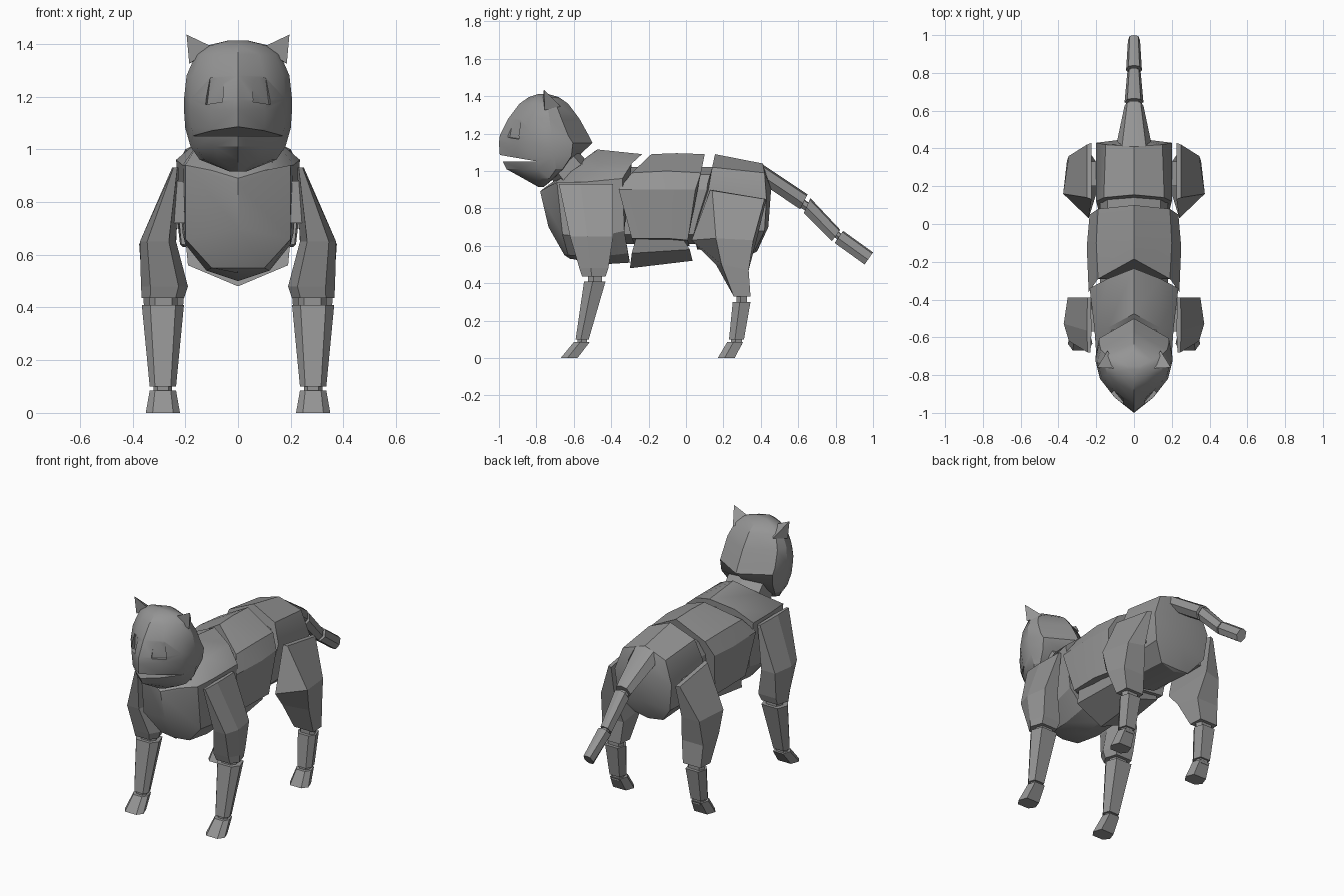
import bpy
import bmesh
from math import radians
from mathutils import Vector

if "Cube" in bpy.data.objects:
    bpy.data.objects.remove(bpy.data.objects["Cube"], do_unlink=True)

# One grey for the whole animal
grey = bpy.data.materials.new("stone grey")
grey.use_nodes = True
colour = (0.3, 0.3, 0.3, 1)
grey.diffuse_color = colour
grey.node_tree.nodes["Principled BSDF"].inputs["Base Color"].default_value = colour


def select_only(obj):
    bpy.ops.object.select_all(action="DESELECT")
    obj.select_set(True)
    bpy.context.view_layer.objects.active = obj


def smooth_part(obj):
    select_only(obj)
    bpy.ops.object.shade_smooth_by_angle(angle=radians(28))


def loft(name, rings, smooth=False):
    """Skin a list of closed rings and cap both ends."""
    bm = bmesh.new()
    loops = [[bm.verts.new(point) for point in ring] for ring in rings]
    count = len(loops[0])
    for lower, upper in zip(loops, loops[1:]):
        for i in range(count):
            j = (i + 1) % count
            bm.faces.new((lower[i], lower[j], upper[j], upper[i]))
    bm.faces.new(loops[0])
    bm.faces.new(loops[-1])
    bmesh.ops.remove_doubles(bm, verts=bm.verts, dist=0.0005)
    bmesh.ops.recalc_face_normals(bm, faces=bm.faces)
    mesh = bpy.data.meshes.new(name)
    bm.to_mesh(mesh)
    bm.free()
    mesh.materials.append(grey)
    obj = bpy.data.objects.new(name, mesh)
    bpy.context.collection.objects.link(obj)
    if smooth:
        smooth_part(obj)
    return obj


def mirrored(half):
    """Close a half section that runs from one centre point to another."""
    return half + [(-x, y, z) for x, y, z in half[-2:0:-1]]


def body(name, halves):
    return loft(name, [mirrored(half) for half in halves], True)


def box(name, x, y, z):
    ring = lambda h: [(x[0], y[0], h), (x[1], y[0], h), (x[1], y[1], h), (x[0], y[1], h)]
    return loft(name, [ring(z[0]), ring(z[1])])


def carve(obj, cutter):
    cutter.hide_render = True
    select_only(obj)
    cut = obj.modifiers.new("cut", "BOOLEAN")
    cut.operation = "DIFFERENCE"
    cut.solver = "EXACT"
    cut.object = cutter
    bpy.ops.object.modifier_apply(modifier=cut.name)
    bpy.data.objects.remove(cutter, do_unlink=True)


# Torso: armour-like segments over a narrower core
body("chest", [
    [(0, -.78, .89), (0, -.78, .89), (0, -.775, .87), (0, -.735, .7), (0, -.65, .55), (0, -.62, .53)],
    [(0, -.77, .9), (.1, -.73, .92), (.2, -.69, .94), (.2, -.66, .66), (.1, -.63, .55), (0, -.61, .53)],
    [(0, -.475, 1.115), (.14, -.55, 1.04), (.21, -.55, .94), (.2, -.5, .64), (.12, -.48, .54), (0, -.46, .5)],
    [(0, -.235, 1.09), (.14, -.29, 1.04), (.235, -.34, .96), (.21, -.33, .68), (.13, -.31, .56), (0, -.3, .51)],
])
body("waist", [
    [(0, -.185, 1.09), (.19, -.29, .99), (.24, -.36, .9), (.215, -.29, .64), (0, -.27, .6)],
    [(0, -.05, 1.095), (.2, -.1, 1), (.25, -.12, .9), (.22, -.1, .64), (0, -.1, .6)],
    [(0, .1, 1.09), (.19, .08, .99), (.235, .05, .9), (.21, .01, .63), (0, .02, .6)],
])
body("belly", [
    [(0, -.26, .7), (.2, -.26, .67), (.19, -.29, .56), (0, -.3, .48)],
    [(0, -.02, .7), (.19, -.03, .66), (.16, .02, .58), (0, .035, .52)],
])
body("pelvis", [
    [(0, .155, 1.09), (.16, .14, 1.02), (.2, .12, .9), (.18, .04, .66), (.1, .06, .6), (0, .06, .58)],
    [(0, .41, 1.04), (.15, .42, .99), (.2, .43, .85), (.18, .42, .68), (.1, .37, .58), (0, .36, .56)],
    [(0, .41, 1.04), (0, .43, 1), (0, .455, .9), (0, .44, .7), (0, .38, .57), (0, .36, .56)],
])
body("core", [
    [(0, y, 1.02), (.14, y, .98), (.18, y, .9), (.17, y, .66), (0, y, .61)]
    for y in (-.45, .3)
])
body("neck", [
    [(0, -.68, .9), (.13, -.64, .93), (.12, -.54, 1.01), (0, -.52, 1.04)],
    [(0, -.74, .99), (.13, -.7, 1.01), (.12, -.61, 1.09), (0, -.58, 1.11)],
])


# Head: stacked layers with a keeled face, a ridged back and a slanted neck cut
def head_layer(z, width, front, side, back, flatness):
    blend = lambda a, b, t: a + (b - a) * t
    return mirrored([
        (0, front, z),
        (width * 0.5, blend(front, side, 0.28), z),
        (width * 0.88, blend(front, side, 0.64), z),
        (width, side, z),
        (width * 0.9, blend(side, back, flatness), z),
        (0, back, z),
    ])


layers = [
    (1.412, .04, -.79, -.76, -.74, .4), (1.395, .11, -.84, -.75, -.68, .4),
    (1.36, .16, -.89, -.74, -.63, .4), (1.28, .195, -.95, -.73, -.57, .4),
    (1.19, .205, -.995, -.72, -.52, .45), (1.15, .205, -1, -.71, -.5, .5),
    (1.08, .2, -.995, -.7, -.575, .7), (1.01, .18, -.96, -.695, -.65, .8),
    (.96, .145, -.87, -.73, -.705, .8), (.915, .03, -.79, -.77, -.76, .8),
]
head = loft("head", [head_layer(*layer) for layer in layers])

# Open mouth: a wedge closing towards the cheeks
mouth = [(-1.05, 1.095), (-1.05, 1.05), (-.79, 1.05)]
carve(head, loft("mouth_cutter", [[(x, y, z) for y, z in mouth] for x in (-.3, .3)]))

# Shallow eye sockets, parallel to the cheeks
for side in (1, -1):
    outline = [(.06, -.945, 1.275), (.11, -.898, 1.27), (.122, -.89, 1.17), (.06, -.962, 1.18)]
    rings = []
    for shift in (Vector((-.005, .02, 0)), Vector((.03, -.11, 0))):
        corners = [Vector(point) + shift for point in outline]
        rings.append([(side * c.x, c.y, c.z) for c in corners])
    carve(head, loft("eye_cutter", rings))
smooth_part(head)

# Legs: faceted columns given by x, y and z extents at each level
SECTION = [(0, .4), (.2, 0), (.8, 0), (1, .4), (.85, 1), (.15, 1)]


def limb(name, side, levels):
    rings = []
    for x0, x1, y0, y1, z in levels:
        rings.append([(side * (x0 + (x1 - x0) * u), y0 + (y1 - y0) * v, z) for u, v in SECTION])
    return loft(name, rings)


def lower_leg(prefix, side, outer, knee, shin, ankle, toes, knee_z):
    """Knee joint, shin, ankle joint and foot; y values are (front, back)."""
    limb(prefix + "_knee", side, [(.23, .335, knee[0] + .02, knee[1] - .02, z)
                                  for z in (knee_z - .05, knee_z + .06)])
    limb(prefix + "_shin", side, [(*outer, *knee, knee_z), (.235, .335, *shin, .1)])
    limb(prefix + "_ankle", side, [(.25, .32, shin[0] + .01, shin[1] - .01, z) for z in (.07, .12)])
    limb(prefix + "_foot", side, [(.235, .335, *ankle, .085), (.22, .35, *toes, 0)])


for side, label in ((1, "left"), (-1, "right")):
    front, hind = label + "_front", label + "_hind"

    # Front leg
    limb(front + "_upper", side, [
        (.225, .25, -.68, -.39, .93), (.235, .372, -.62, -.39, .65),
        (.19, .368, -.57, -.415, .48), (.205, .365, -.555, -.43, .435)])
    lower_leg(front, side, (.205, .365), (-.545, -.43), (-.59, -.52), (-.6, -.515), (-.67, -.58), .41)
    box(front + "_shoulder_joint", (side * .15, side * .25), (-.57, -.45), (.72, .88))

    # Hind leg, with the thigh corners swept back on the outside
    thigh = [
        [(.225, .13, .9), (.25, .14, .895), (.25, .42, .85), (.225, .43, .85)],
        [(.24, .03, .63), (.375, .16, .64), (.345, .36, .63), (.235, .38, .64)],
        [(.2, .16, .5), (.365, .19, .5), (.355, .335, .47), (.205, .335, .47)],
        [(.215, .255, .33), (.35, .255, .33), (.345, .345, .33), (.22, .345, .33)],
    ]
    loft(hind + "_thigh", [[(side * x, y, z) for x, y, z in ring] for ring in thigh])
    lower_leg(hind, side, (.22, .345), (.25, .345), (.23, .31), (.22, .305), (.17, .26), .3)
    box(hind + "_hip_joint", (side * .15, side * .25), (.2, .33), (.7, .85))

    # Ear: a small pyramid leaning outwards
    base = [(.09, -.765, 1.385), (.185, -.755, 1.325), (.14, -.67, 1.345)]
    loft(label + "_ear", [[(side * x, y, z) for x, y, z in base], [(side * .195, -.76, 1.435)] * 3])


# Tail: tapering ridged links running down and back
def link(name, start, end, w0, w1):
    """Each end is (top y, top z, bottom y, bottom z)."""
    halves = []
    for (ty, tz, by, bz), w in ((start, w0), (end, w1)):
        at = lambda x, t: (x, ty + (by - ty) * t, tz + (bz - tz) * t)
        halves.append([at(0, 0), at(w * .7, .1), at(w, .6), at(w * .5, 1), at(0, 1)])
    return body(name, halves)


link("tail_base", (.41, 1.035, .455, .9), (.65, .875, .61, .795), .09, .05)
link("tail_middle", (.665, .855, .63, .775), (.825, .685, .78, .625), .05, .036)
link("tail_tip", (.84, .68, .795, .615), (1, .565, .955, .5), .042, .032)
link("tail_core", (.5, .94, .48, .89), (.7, .8, .68, .76), .04, .03)
link("tail_joint", (.76, .725, .74, .69), (.87, .63, .85, .6), .028, .022)
